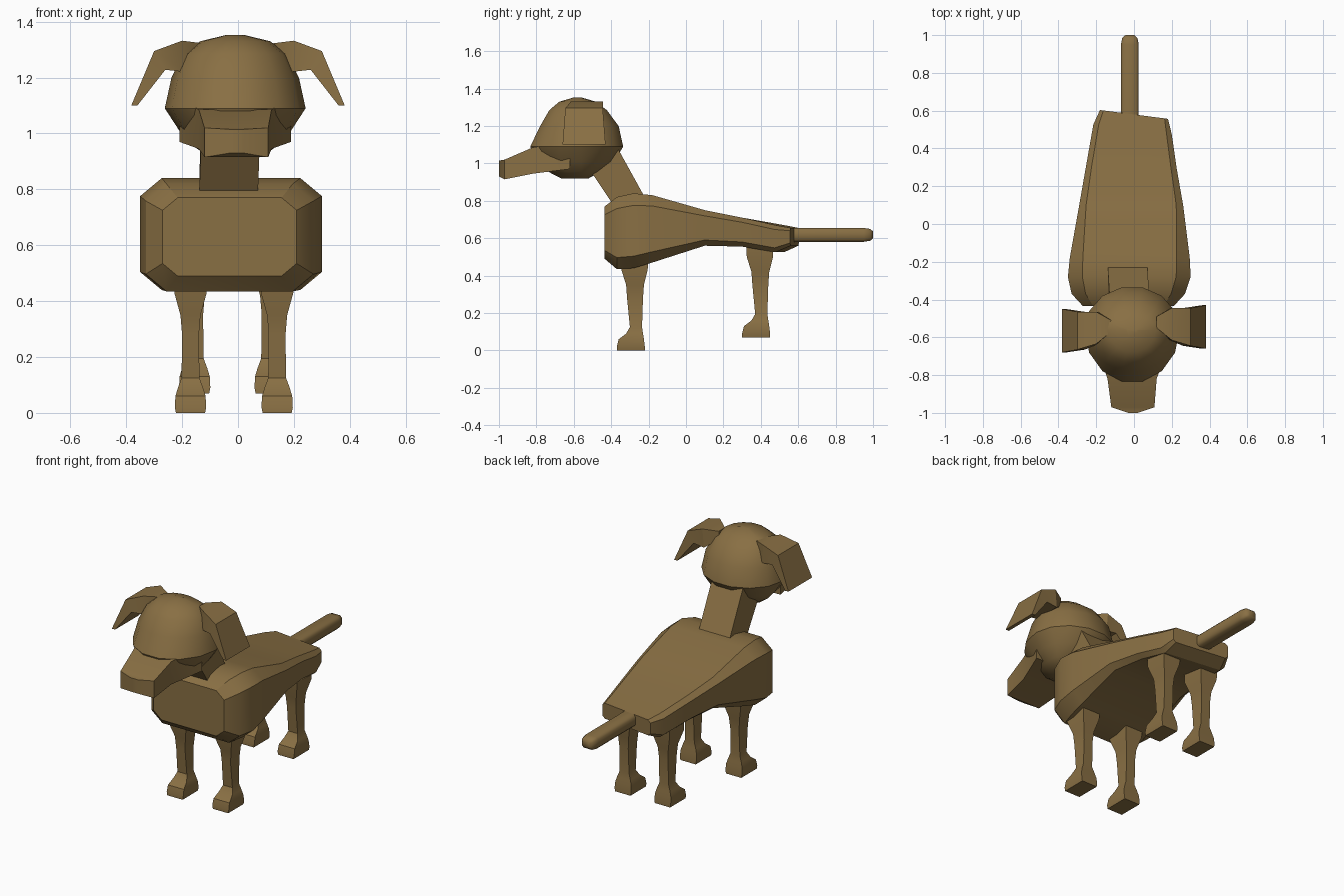
import bpy, bmesh, math
from mathutils import Vector

if "Cube" in bpy.data.objects:
    bpy.data.objects.remove(bpy.data.objects["Cube"], do_unlink=True)

BROWN = (0.25, 0.16, 0.057, 1)
fur = bpy.data.materials.new("brown fur")
fur.use_nodes = True
fur.diffuse_color = BROWN
fur.node_tree.nodes["Principled BSDF"].inputs["Base Color"].default_value = BROWN


def loft(name, rings, angle=30):
    """Skin a row of equal-sized point rings and cap both ends."""
    bm = bmesh.new()
    rows = [[bm.verts.new(p) for p in ring] for ring in rings]
    count = len(rows[0])
    for a, b in zip(rows, rows[1:]):
        for i in range(count):
            j = (i + 1) % count
            bm.faces.new((a[i], a[j], b[j], b[i]))
    bm.faces.new(rows[0][::-1])
    bm.faces.new(rows[-1])
    bmesh.ops.recalc_face_normals(bm, faces=bm.faces)
    mesh = bpy.data.meshes.new(name)
    bm.to_mesh(mesh)
    bm.free()
    obj = bpy.data.objects.new(name, mesh)
    bpy.context.collection.objects.link(obj)
    mesh.materials.append(fur)
    bpy.ops.object.select_all(action="DESELECT")
    obj.select_set(True)
    bpy.context.view_layer.objects.active = obj
    bpy.ops.object.shade_smooth_by_angle(angle=math.radians(angle))
    return obj


def box(u0, u1, v0, v1, cu=0.0, cv=0.0):
    """Rectangle outline, with cut corners when cu and cv are given."""
    if not cu:
        return [(u0, v0), (u1, v0), (u1, v1), (u0, v1)]
    return [(u0 + cu, v0), (u1 - cu, v0), (u1, v0 + cv), (u1, v1 - cv),
            (u1 - cu, v1), (u0 + cu, v1), (u0, v1 - cv), (u0, v0 + cv)]


# Body: y, left and right x, bottom and top z
body = []
for y, x0, x1, z0, z1 in [
        (-.435, -.27, .21, .49, .77), (-.37, -.33, .27, .435, .82),
        (-.28, -.35, .30, .44, .84), (-.18, -.34, .295, .47, .83),
        (.1, -.29, .26, .56, .75), (.3, -.255, .225, .555, .71),
        (.5, -.215, .2, .525, .67), (.58, -.18, .18, .56, .655)]:
    cut = (z1 - z0) * .16
    skew = -.13 if y > .4 else 0
    body.append([(x, y + skew * x, z) for x, z in box(x0, x1, z0, z1, cut * 1.2, cut)])
loft("body", body)

# Neck: slanted block, front and back edges at each end
neck = []
for front, back, z_front, z_back, x0, x1 in [
        (-.37, -.21, .75, .8, -.14, .07), (-.55, -.37, 1.02, 1.09, -.13, .08)]:
    neck.append([(x0, front, z_front), (x1, front, z_front),
                 (x1, back, z_back), (x0, back, z_back)])
loft("neck", neck)

# Head: stacked ovals, z, half width, front and back y
head = []
for z, w, front, back in [
        (.92, .10, -.67, -.52), (.955, .15, -.74, -.455), (1.01, .2, -.81, -.38),
        (1.09, .252, -.84, -.33), (1.2, .228, -.785, -.355),
        (1.285, .185, -.735, -.42), (1.33, .125, -.68, -.48), (1.353, .03, -.6, -.56)]:
    ring = []
    for i in range(14):
        a = math.tau * i / 14
        mid, s = -.56, math.sin(a)
        reach = back - mid if s > 0 else mid - front
        ring.append((-.01 + w * math.cos(a), mid + reach * s, z))
    head.append(ring)
loft("head", head, 40)

# Snout: widens back into the cheeks, blunt pointed nose
snout = []
for y, x0, x1, z0, z1 in [
        (-.62, -.21, .19, .97, 1.12), (-.82, -.14, .12, .945, 1.085),
        (-.97, -.12, .108, .915, 1.02), (-1, -.03, .02, .93, 1.015)]:
    snout.append([(x, y, z) for x, z in box(x0, x1, z0, z1)])
loft("snout", snout)

# Ears: outer and inner edge points, middle y and half breadth
for side, name, shift in [(1, "left_ear", .02), (-1, "right_ear", 0)]:
    ear = []
    for xo, zo, xi, zi, y, half in [
            (.12, 1.322, .12, 1.27, -.54, .03), (.2, 1.332, .19, 1.22, -.55, .085),
            (.3, 1.295, .26, 1.228, -.565, .1), (.382, 1.1, .36, 1.1, -.565, .115)]:
        y += shift
        ear.append([(side * xo, y - half, zo), (side * xo, y + half, zo),
                    (side * xi, y + half, zi), (side * xi, y - half, zi)])
    loft(name, ear)


# Legs: height, half width, front and back offset, toe rounding
def leg(name, x, y, lift, top):
    rows = [(0, .052, -.085, .065), (.02, .056, -.085, .065),
            (.06, .054, -.075, .06), (.09, .045, -.035, .055),
            (.125, .032, -.015, .05), (.28, .03, -.03, .055),
            (.35, .036, -.035, .06), (.43, .058, -.06, .08), (top, .06, -.065, .085)]
    loft(name, [[(u, v, z + lift) for u, v in
                 box(x - w, x + w, y + front, y + back)]
                for z, w, front, back in rows])


leg("front_left_leg", .14, -.285, 0, .52)
leg("front_right_leg", -.17, -.285, 0, .52)
leg("back_left_leg", .115, .385, .07, .53)
leg("back_right_leg", -.155, .385, .07, .53)

# Tail: straight bar with a rounded tip
tail = []
for y, size in [(.5, 1), (.95, 1), (.985, .85), (1, .5)]:
    tail.append([(-.022 + u * size, y, .618 + v * size)
                 for u, v in box(-.047, .047, -.037, .037, .014, .014)])
loft("tail", tail, 50)
